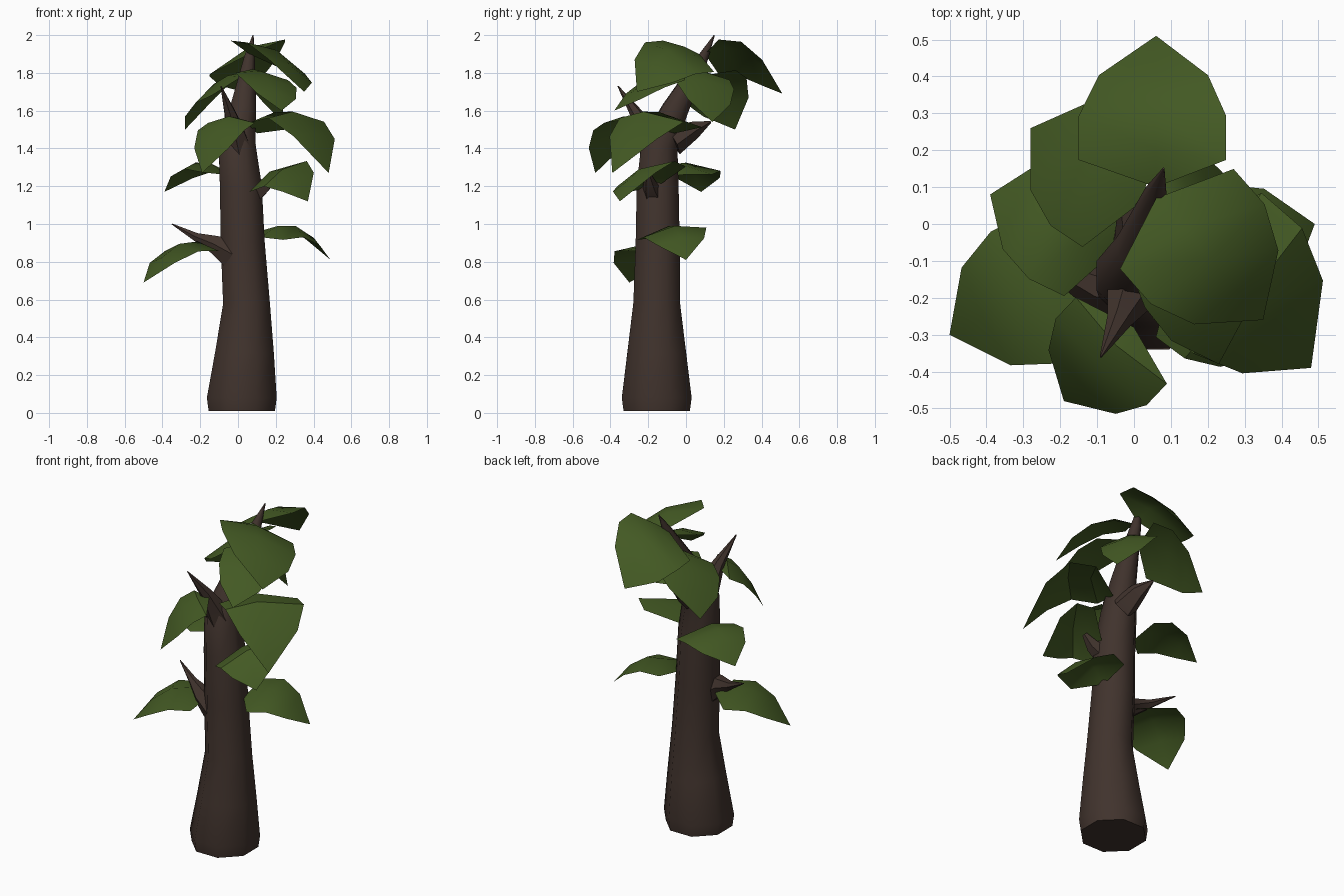
import bpy
import bmesh
from math import cos, sin, pi, radians
from mathutils import Vector

if "Cube" in bpy.data.objects:
    bpy.data.objects.remove(bpy.data.objects["Cube"])


def material(name, colour):
    mat = bpy.data.materials.new(name)
    mat.use_nodes = True
    mat.diffuse_color = (*colour, 1)
    mat.node_tree.nodes["Principled BSDF"].inputs["Base Color"].default_value = (*colour, 1)
    return mat


bark = material("dark brown bark", (0.052, 0.033, 0.026))
green = material("leaf green", (0.056, 0.1, 0.017))


def finish(name, bm, mat, angle):
    mesh = bpy.data.meshes.new(name)
    bm.to_mesh(mesh)
    bm.free()
    mesh.materials.append(mat)
    obj = bpy.data.objects.new(name, mesh)
    bpy.context.collection.objects.link(obj)
    bpy.ops.object.select_all(action="DESELECT")
    obj.select_set(True)
    bpy.context.view_layer.objects.active = obj
    bpy.ops.object.shade_smooth_by_angle(angle=radians(angle))


def limb(name, path, sides, upright=False):
    """Tapered tube through (x, y, z, radius) stations."""
    bm = bmesh.new()
    points = [Vector(p[:3]) for p in path]
    rings = []
    for i, (point, station) in enumerate(zip(points, path)):
        along = points[min(i + 1, len(points) - 1)] - points[max(i - 1, 0)]
        if upright and i < 2:
            along = Vector((0, 0, 1))
        side = Vector((0, 1, 0)).cross(along).normalized()
        other = along.cross(side).normalized()
        turns = [2 * pi * (k + 0.5) / sides for k in range(sides)]
        rings.append([bm.verts.new(point + station[3] * (side * cos(a) + other * sin(a)))
                      for a in turns])
    for low, high in zip(rings, rings[1:]):
        for k in range(sides):
            n = (k + 1) % sides
            bm.faces.new((low[k], low[n], high[n], high[k]))
    bm.faces.new(rings[0][::-1])
    bm.faces.new(rings[-1])
    bmesh.ops.recalc_face_normals(bm, faces=bm.faces)
    finish(name, bm, bark, 50)


def leaf(name, base, tip, left, right, arch, roll):
    """Broad drooping leaf, folded along an arched midrib."""
    bm = bmesh.new()
    base, tip = Vector(base), Vector(tip)
    axis = tip - base
    sideways = Vector((axis.y, -axis.x, 0)).normalized()
    rows = []
    for rib, edge, width in ((0, 0, 0), (0.25, 0.18, 1), (0.5, 0.47, 1), (0.76, 0.74, 0.74), (1, 1, 0)):
        def spot(t, across):
            rise = arch * 4 * t * (1 - t) + roll * across - 0.22 * abs(across)
            return bm.verts.new(base + axis * t + sideways * across + Vector((0, 0, rise)))
        middle = spot(rib, 0)
        if width:
            rows.append((spot(edge, -left * width), middle, spot(edge, right * width)))
        else:
            rows.append((middle,) * 3)
    for a, b in zip(rows, rows[1:]):
        for k in (0, 1):
            corners = list(dict.fromkeys((a[k], a[k + 1], b[k + 1], b[k])))
            bm.faces.new(corners[::-1])
    bmesh.ops.recalc_face_normals(bm, faces=bm.faces)
    bm.normal_update()
    if sum(f.normal.z for f in bm.faces) < 0:
        bmesh.ops.reverse_faces(bm, faces=bm.faces)
    finish(name, bm, green, 35)


# Trunk: flared foot, bending back to a pointed top
limb("trunk", [
    (0.02, -0.155, 0.01, 0.19), (0.02, -0.155, 0.08, 0.2), (0.035, -0.155, 0.32, 0.168),
    (0.045, -0.155, 0.58, 0.134), (0.025, -0.15, 0.9, 0.126), (0.015, -0.15, 1.2, 0.12),
    (-0.005, -0.14, 1.42, 0.105), (0.025, -0.06, 1.6, 0.075), (0.045, 0.02, 1.75, 0.052),
    (0.06, 0.09, 1.88, 0.03), (0.08, 0.15, 2.0, 0.003)], 8, True)

# Bare pointed branches and stubs
limb("low_branch", [(-0.03, -0.17, 0.84, 0.09), (-0.12, -0.17, 0.89, 0.055),
                    (-0.22, -0.12, 0.93, 0.025), (-0.35, -0.06, 1.0, 0.003)], 6)
limb("front_branch", [(0.0, -0.17, 1.4, 0.08), (-0.04, -0.26, 1.58, 0.035),
                      (-0.09, -0.36, 1.73, 0.003)], 6)
limb("side_stub", [(0.07, -0.17, 1.15, 0.06), (0.14, -0.19, 1.2, 0.04),
                   (0.19, -0.2, 1.26, 0.015)], 5)
limb("back_stub", [(0.02, -0.07, 1.44, 0.08), (0.0, 0.04, 1.5, 0.05),
                   (-0.03, 0.13, 1.54, 0.006)], 5)

# Leaves: base, tip, left and right half widths, arch, sideways roll
leaves = {
    "top_back": ((0.06, 0.1, 1.9), (0.06, 0.51, 1.69), 0.21, 0.19, 0.12, 0.45),
    "top_front": ((0.06, 0.07, 1.9), (0.35, -0.26, 1.7), 0.21, 0.2, 0.12, 0.4),
    "upper_back": ((0.02, 0.06, 1.78), (-0.28, 0.26, 1.5), 0.19, 0.2, 0.1, 0.35),
    "upper_front": ((0.08, 0.0, 1.82), (0.23, -0.38, 1.6), 0.17, 0.13, 0.06, 0.1),
    "upper_left": ((0.05, 0.06, 1.82), (0.24, 0.14, 1.54), 0.17, 0.16, 0.08, 0.1),
    "middle_left": ((0.1, -0.06, 1.48), (0.48, -0.39, 1.27), 0.27, 0.18, 0.22, 0),
    "middle_front": ((0.0, -0.28, 1.56), (-0.19, -0.48, 1.27), 0.17, 0.17, 0.11, 0),
    "middle_right": ((-0.06, -0.08, 1.26), (-0.39, 0.08, 1.17), 0.16, 0.21, 0.11, 0),
    "lower_left": ((0.1, -0.15, 1.2), (0.37, -0.35, 1.12), 0.23, 0.15, 0.13, -0.4),
    "low_left": ((0.12, -0.12, 0.93), (0.49, 0.0, 0.81), 0.18, 0.17, 0.12, -0.15),
    "low_right": ((-0.12, -0.11, 0.86), (-0.5, -0.3, 0.69), 0.2, 0.2, 0.12, 0),
}
for label, shape in leaves.items():
    leaf(label + "_leaf", *shape)
